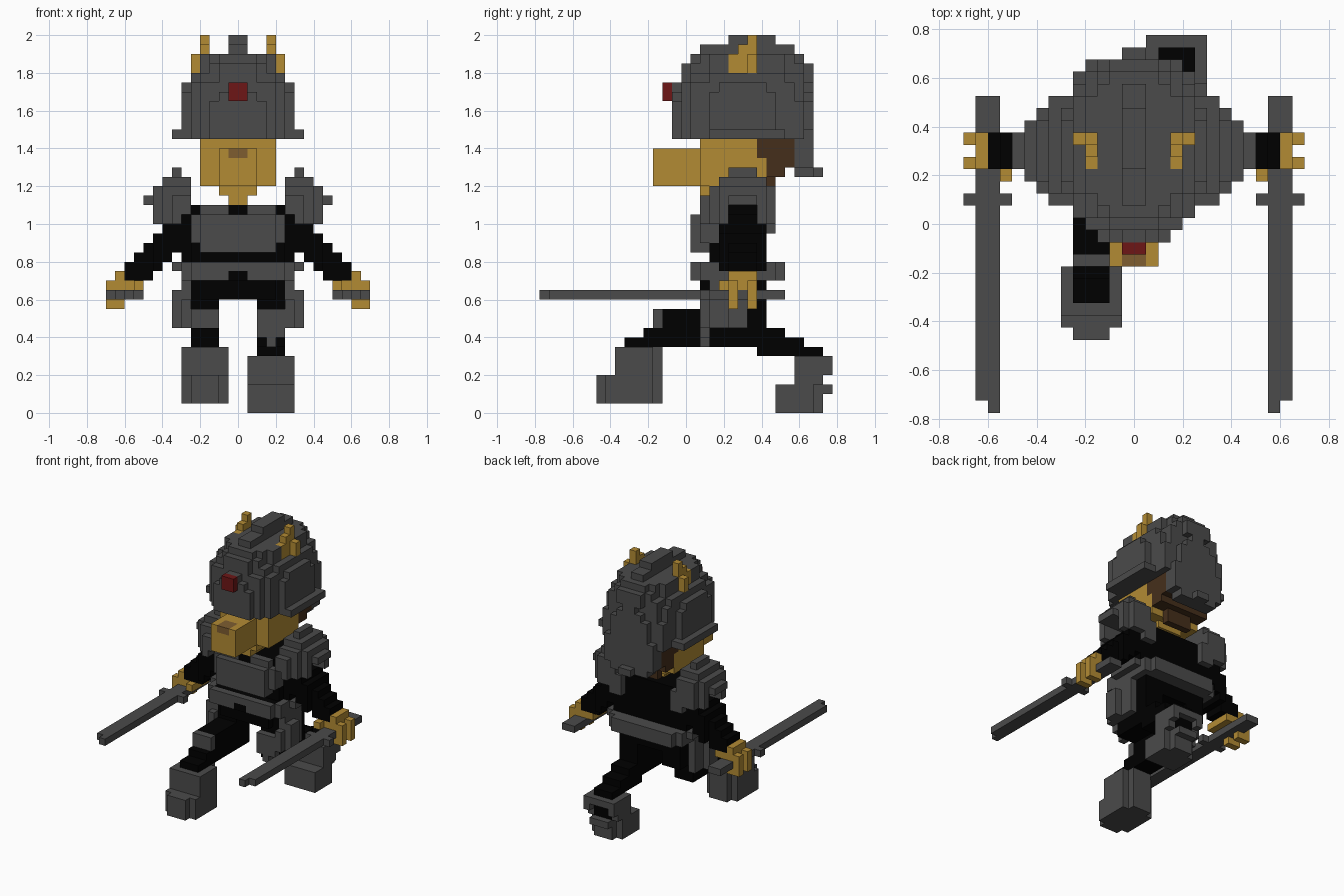
import bpy, bmesh
from mathutils import Vector

cube = bpy.data.objects.get("Cube")
if cube:
    bpy.data.objects.remove(cube, do_unlink=True)

CELL = 0.05          # edge of one block
grid = {}            # block position -> part name
part_colour = {}     # part name -> material


def material(name, r, g, b):
    mat = bpy.data.materials.new(name)
    mat.use_nodes = True
    mat.diffuse_color = (r, g, b, 1)
    mat.node_tree.nodes["Principled BSDF"].inputs["Base Color"].default_value = (r, g, b, 1)
    return mat


steel = material("dark steel", 0.07, 0.07, 0.07)
cloth = material("black cloth", 0.0, 0.0, 0.0)
gold = material("golden fur", 0.45, 0.26, 0.034)
red = material("deep red", 0.155, 0.008, 0.008)
hair_brown = material("dark brown", 0.06, 0.028, 0.011)
nose_brown = material("light brown", 0.21, 0.11, 0.03)


def put(part, colour, cell):
    grid[cell] = part
    part_colour[part] = colour


def box(part, colour, x, y, z):
    """Fill a block range; each axis is (start, end)."""
    for i in range(*x):
        for j in range(*y):
            for k in range(*z):
                put(part, colour, (i, j, k))


def pair(part, colour, x, y, z):
    """Fill a block range on the left and its mirror on the right."""
    box("left_" + part, colour, x, y, z)
    box("right_" + part, colour, (-x[1], -x[0]), y, z)


def dome(part, colour, half, y, z, limit=1):
    """Rounded slab: a squarish ellipse in plan, trimmed by limit."""
    mid, rad = (y[0] + y[1]) / 2, (y[1] - y[0]) / 2
    for i in range(-half, half):
        for j in range(*y):
            if (abs(i + 0.5) / half) ** 2.5 + (abs(j + 0.5 - mid) / rad) ** 2.5 <= limit:
                box(part, colour, (i, i + 1), (j, j + 1), z)


# Torso, waist and hips
box("torso", cloth, (-5, 5), (2, 8), (16, 22))
box("torso", cloth, (-6, 6), (3, 8), (16, 18))
box("torso", cloth, (-1, 1), (1, 2), (20, 22))
box("hips", cloth, (-5, 5), (2, 8), (12, 16))
box("hips", cloth, (-4, 4), (1, 3), (12, 15))
pair("thigh", cloth, (2, 5), (2, 8), (10, 12))

# Chest plate, rounded at the front corners
box("chest_plate", steel, (-5, 5), (1, 3), (18, 21))
box("chest_plate", steel, (-4, 4), (0, 1), (17, 21))
box("chest_plate", steel, (-4, 4), (1, 2), (17, 18))
pair("chest_strap", steel, (1, 4), (1, 2), (21, 22))

# Belt with rounded corners and a gap under the buckle
box("belt", steel, (-6, 6), (1, 9), (14, 16))
box("belt", steel, (-7, 7), (3, 8), (15, 16))
box("belt", steel, (-5, 5), (0, 1), (14, 16))
box("belt", steel, (-5, 5), (9, 10), (14, 16))
box("belt_core", cloth, (-5, 5), (1, 8), (14, 16))
box("belt_core", cloth, (-1, 1), (0, 2), (14, 15))

# Thigh guards
pair("thigh_guard", steel, (5, 6), (1, 6), (9, 12))
pair("thigh_guard", steel, (6, 7), (2, 4), (9, 13))
pair("thigh_guard", steel, (5, 6), (2, 6), (12, 14))

# Arms step outwards as they go down
for k in range(14, 22):
    outer, inner = min(12, 27 - k), max(4, 23 - k)
    if 15 <= k < 20:
        pair("arm", cloth, (inner, min(9, outer)), (3, 8), (k, k + 1))
    pair("arm", cloth, (inner, outer), (4, 7), (k, k + 1))

# Shoulder pads: pointed tiers arched over the arms
for k, reach, shrink in ((20, 9, 0), (21, 9, 0), (22, 10, 0), (23, 9, 1), (24, 8, 2), (25, 7, 3)):
    for j in range(1 + shrink, 10 - max(1, shrink)):
        if k < 22 and 4 <= j < 7:
            continue
        start = 6 if k in (20, 25) else 5
        end = min(reach, 10 - max(0, abs(j - 5) - 1))
        pair("shoulder_pad", steel, (start, end), (j, j + 1), (k, k + 1))
pair("shoulder_pad", steel, (4, 6), (8, 9), (19, 22))

# Hands with thumb and two fingers
pair("hand", gold, (12, 13), (4, 7), (14, 15))
pair("hand", gold, (10, 13), (4, 7), (13, 14))
pair("hand", gold, (10, 11), (3, 4), (13, 14))
for j in (4, 6):
    pair("hand", gold, (13, 14), (j, j + 1), (11, 14))
    pair("hand", gold, (12, 13), (j, j + 1), (11, 12))

# Swords
pair("sword", steel, (11, 13), (-15, 10), (12, 13))
pair("sword", steel, (11, 12), (-16, -15), (12, 13))
pair("sword", steel, (10, 14), (1, 2), (12, 13))

# Right leg strides forward
box("right_leg", cloth, (-5, -2), (-3, 5), (7, 11))
box("right_leg", cloth, (-5, -2), (-5, 0), (7, 9))
box("right_knee_guard", steel, (-5, -2), (-4, -3), (9, 11))
box("right_boot", steel, (-6, -1), (-8, -4), (1, 7))
box("right_boot", steel, (-6, -1), (-9, -8), (1, 4))
box("right_boot", steel, (-5, -2), (-4, -3), (1, 7))
box("right_boot", steel, (-5, -2), (-10, -9), (1, 4))
box("right_leg", cloth, (-5, -2), (-7, -4), (6, 8))

# Left leg trails behind
box("left_leg", cloth, (2, 5), (2, 8), (7, 10))
box("left_leg", cloth, (2, 5), (5, 10), (7, 9))
box("left_leg", cloth, (2, 5), (7, 12), (6, 8))
box("left_leg", cloth, (2, 5), (11, 14), (6, 7))
box("left_knee_guard", steel, (2, 6), (1, 2), (9, 11))
box("left_knee_guard", steel, (2, 5), (1, 2), (8, 9))
box("left_knee_guard", steel, (3, 4), (1, 2), (7, 8))
box("left_boot", steel, (1, 6), (9, 13), (0, 3))
box("left_boot", steel, (2, 5), (13, 14), (0, 3))
box("left_boot", steel, (1, 6), (11, 14), (3, 6))
box("left_boot", steel, (2, 5), (14, 15), (2, 3))
box("left_boot", steel, (1, 6), (14, 15), (5, 6))
for i in (1, 5):
    box("left_boot", steel, (i, i + 1), (14, 15), (4, 5))
box("left_leg", cloth, (2, 5), (12, 14), (3, 7))

# Head, snout and hair
box("head", gold, (-4, 4), (1, 8), (24, 29))
box("head", gold, (-2, 2), (1, 7), (23, 24))
box("head", gold, (-1, 1), (1, 6), (22, 23))
box("hair", hair_brown, (-4, 4), (8, 11), (26, 29))
box("hair", hair_brown, (-4, 4), (7, 8), (27, 29))
box("hair", hair_brown, (-4, 4), (8, 10), (25, 26))
box("hair", hair_brown, (-2, 2), (8, 9), (23, 25))
box("snout", gold, (-2, 2), (-4, 1), (24, 28))
box("nose", nose_brown, (-1, 1), (-4, -2), (27, 28))

# Helmet: stacked rounded tiers with lower corners, side brim, neck guard and crest
dome("helmet", steel, 6, (-2, 13), (29, 33))
dome("helmet", steel, 6, (-2, 13), (33, 34), 0.94)
dome("helmet", steel, 6, (-2, 13), (34, 35), 0.87)
dome("helmet", steel, 5, (-1, 13), (35, 36))
dome("helmet", steel, 4, (-1, 13), (36, 37))
dome("helmet", steel, 4, (0, 12), (37, 38))
box("helmet", steel, (-7, 7), (2, 10), (29, 30))
box("helmet", steel, (-5, 5), (11, 12), (29, 33))
box("neck_guard", steel, (-4, 4), (11, 13), (26, 30))
box("neck_guard", steel, (-3, 3), (11, 13), (25, 26))
box("neck_guard", steel, (-1, 1), (13, 14), (25, 26))
box("crest", steel, (-1, 1), (1, 11), (38, 39))
box("crest", steel, (-1, 1), (4, 9), (39, 40))
box("gem", red, (-1, 1), (-3, -2), (33, 35))

# Horns rise towards the back
for j, top in ((4, 38), (5, 39), (6, 40)):
    pair("horn", gold, (3, 4), (j, j + 1), (36, top))
pair("horn", gold, (4, 5), (6, 7), (36, 38))

# Turn every part into a mesh of its exposed block faces
AXES = [Vector(a) for a in ((1, 0, 0), (0, 1, 0), (0, 0, 1))]
for part, colour in part_colour.items():
    bm = bmesh.new()
    for cell in [c for c, owner in grid.items() if owner == part]:
        centre = Vector(cell) + Vector((0.5, 1, 0.5))
        for a in range(3):
            for sign in (-1, 1):
                normal = AXES[a] * sign
                if tuple(int(c + n) for c, n in zip(cell, normal)) in grid:
                    continue
                u, v = AXES[(a + 1) % 3] / 2, AXES[(a + 2) % 3] / 2 * sign
                mid = centre + normal / 2
                corners = (mid - u - v, mid + u - v, mid + u + v, mid - u + v)
                bm.faces.new([bm.verts.new(p * CELL) for p in corners])
    bmesh.ops.remove_doubles(bm, verts=bm.verts, dist=CELL / 100)
    mesh = bpy.data.meshes.new(part)
    bm.to_mesh(mesh)
    bm.free()
    if mesh.polygons:
        mesh.materials.append(colour)
        bpy.context.collection.objects.link(bpy.data.objects.new(part, mesh))
